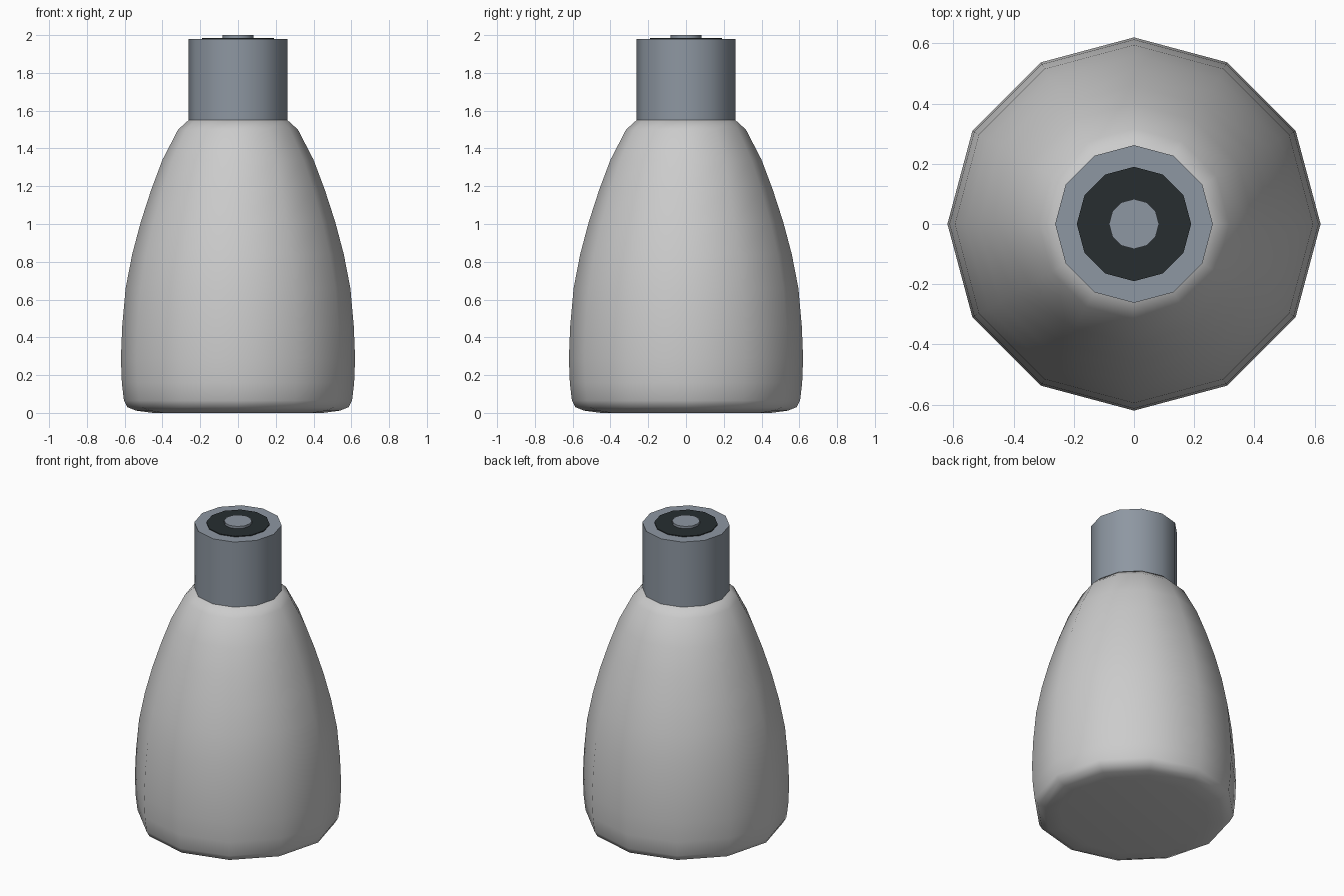
import bpy, bmesh, math

if "Cube" in bpy.data.objects:
    bpy.data.objects.remove(bpy.data.objects["Cube"])

SIDES = 12


def lathe(name, profile, color=None, angle=40):
    """Spin a (radius, z) profile about z into a closed, capped 12-sided solid."""
    bm = bmesh.new()
    rings = []
    for r, z in profile:
        rings.append([bm.verts.new((r * math.cos(2 * math.pi * i / SIDES),
                                    r * math.sin(2 * math.pi * i / SIDES), z))
                      for i in range(SIDES)])
    for a, b in zip(rings, rings[1:]):
        for i in range(SIDES):
            j = (i + 1) % SIDES
            bm.faces.new((a[i], a[j], b[j], b[i]))
    bm.faces.new(rings[0][::-1])
    bm.faces.new(rings[-1])
    mesh = bpy.data.meshes.new(name)
    bm.to_mesh(mesh)
    bm.free()
    obj = bpy.data.objects.new(name, mesh)
    bpy.context.collection.objects.link(obj)
    if color:
        mat = bpy.data.materials.new(name + "_material")
        mat.diffuse_color = color
        mat.use_nodes = True
        mat.node_tree.nodes["Principled BSDF"].inputs["Base Color"].default_value = mat.diffuse_color
        mesh.materials.append(mat)
    bpy.ops.object.select_all(action='DESELECT')
    obj.select_set(True)
    bpy.context.view_layer.objects.active = obj
    bpy.ops.object.shade_smooth_by_angle(angle=math.radians(angle))
    return obj


STEEL = (0.27, 0.31, 0.36, 1)
DARK = (0.02, 0.027, 0.03, 1)

# Rounded, tapering bottle body
lathe("bottle_body", [(0.45, 0.0), (0.54, 0.012), (0.585, 0.03), (0.604, 0.065),
                      (0.615, 0.16), (0.62, 0.29), (0.613, 0.46), (0.595, 0.66),
                      (0.56, 0.84), (0.515, 1.01), (0.46, 1.18), (0.40, 1.34),
                      (0.317, 1.50), (0.262, 1.55)], angle=60)

# Collar on the neck
lathe("collar", [(0.262, 1.55), (0.262, 1.98)], STEEL)

# Dark inset ring on top of the collar
lathe("top_disc", [(0.19, 1.96), (0.19, 1.985)], DARK)

# Central button
lathe("button", [(0.083, 1.97), (0.083, 2.0)], STEEL)
